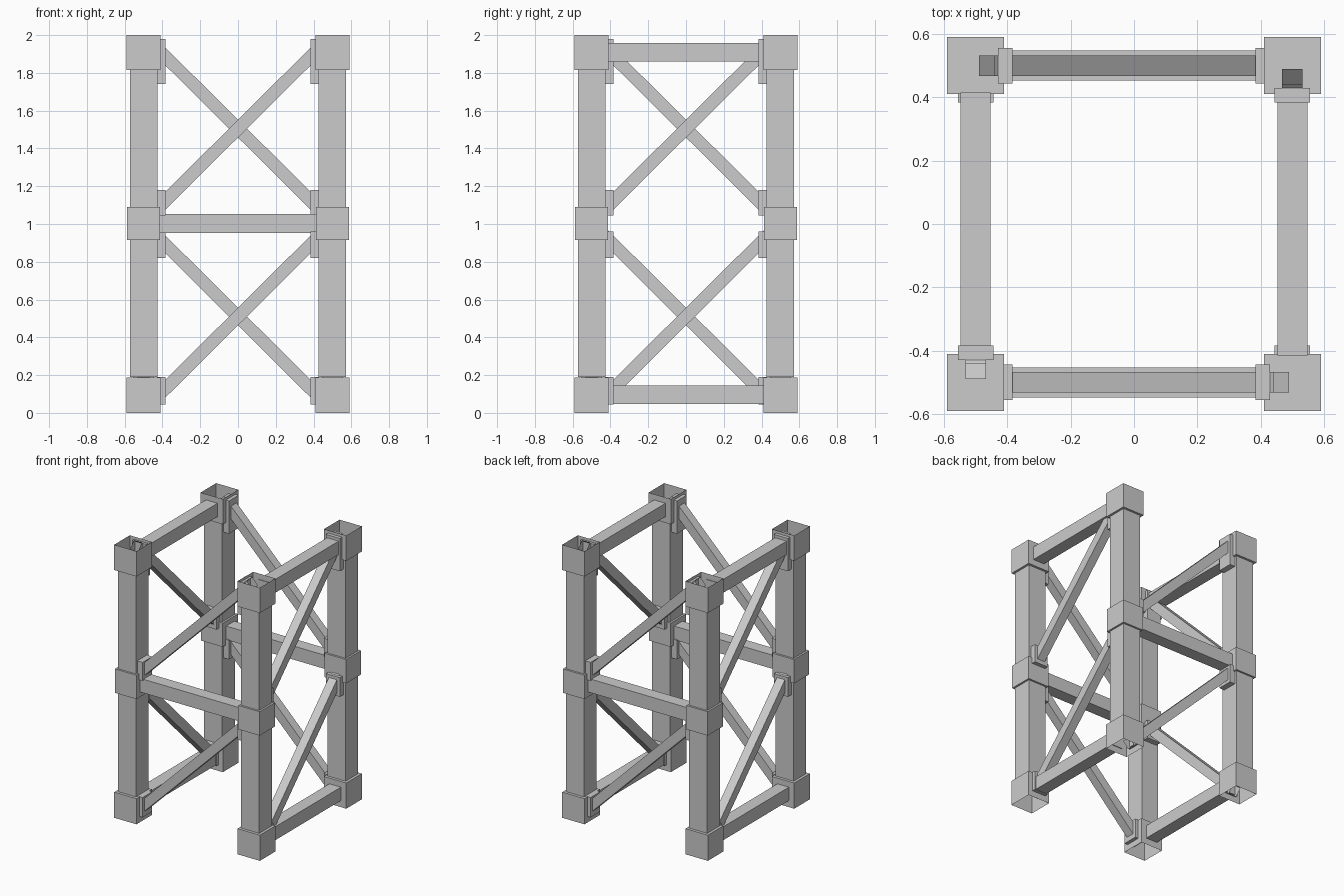
import bpy, bmesh, math
from mathutils import Matrix, Vector

if "Cube" in bpy.data.objects:
    bpy.data.objects.remove(bpy.data.objects["Cube"])


def finish(name, bm):
    me = bpy.data.meshes.new(name)
    bm.to_mesh(me)
    bm.free()
    bpy.context.collection.objects.link(bpy.data.objects.new(name, me))


def drop_faces(bm, direction):
    """Remove the faces looking along a direction."""
    bm.normal_update()
    faces = [f for f in bm.faces if f.normal.dot(direction) > 0.9]
    bmesh.ops.delete(bm, geom=faces, context='FACES')


def box(name, lo, hi, turn=0.0, open_z=0):
    """Axis box between two corners, turned about z; open_z removes top (1) or bottom (-1)."""
    lo, hi = Vector(lo), Vector(hi)
    bm = bmesh.new()
    m = Matrix.Rotation(turn, 4, 'Z') @ Matrix.Translation((lo + hi) / 2)
    bmesh.ops.create_cube(bm, size=1, matrix=m @ Matrix.Diagonal((*(hi - lo), 1)))
    if open_z:
        drop_faces(bm, Vector((0, 0, open_z)))
    finish(name, bm)


def brace(name, zc, half, turn):
    """Open-ended diagonal bar on the front side, centred at height zc, reaching x = +-half."""
    angle = math.radians(44.8)
    bm = bmesh.new()
    m = (Matrix.Rotation(turn, 4, 'Z') @ Matrix.Translation((0, -0.5, zc))
         @ Matrix.Rotation(-angle, 4, 'Y'))
    bmesh.ops.create_cube(bm, size=1, matrix=Matrix.Diagonal((2 * half / math.cos(angle), 0.065, 0.067, 1)))
    drop_faces(bm, Vector((1, 0, 0)))
    drop_faces(bm, Vector((-1, 0, 0)))
    bmesh.ops.transform(bm, matrix=m, verts=bm.verts)
    finish(name, bm)


# Corner posts with open end sleeves and a middle collar
for sx in (-0.5, 0.5):
    for sy in (-0.5, 0.5):
        def block(name, r, z0, z1, open_z=0):
            box(name, (sx - r, sy - r, z0), (sx + r, sy + r, z1), open_z=open_z)
        block("lower_post", 0.073, 0.19, 0.92)
        block("upper_post", 0.073, 1.09, 1.815)
        block("bottom_sleeve", 0.09, 0, 0.188, -1)
        block("middle_collar", 0.087, 0.915, 1.09)
        block("top_sleeve", 0.09, 1.815, 2, 1)

# Horizontal beams: middle on front/back, top and bottom on the sides
for s in (-0.5, 0.5):
    box("middle_beam", (-0.415, s - 0.047, 0.953), (0.415, s + 0.047, 1.053))
    for z in (0.048, 1.86):
        box("side_beam", (s - 0.047, -0.415, z), (s + 0.047, 0.415, z + 0.098))

# One rising brace per bay with end plates, repeated around the four sides
plates = ((-1, 0.045, 0.19), (1, 0.82, 0.96), (-1, 1.045, 1.18), (1, 1.74, 1.98))
for k in range(4):
    turn = k * math.pi / 2
    for zc in (0.51, 1.505):
        brace("brace", zc, 0.466, turn)
    for s, z0, z1 in plates:
        a, b = sorted((s * 0.384, s * 0.43))
        box("brace_plate", (a, -0.556, z0), (b, -0.444, z1), turn)
